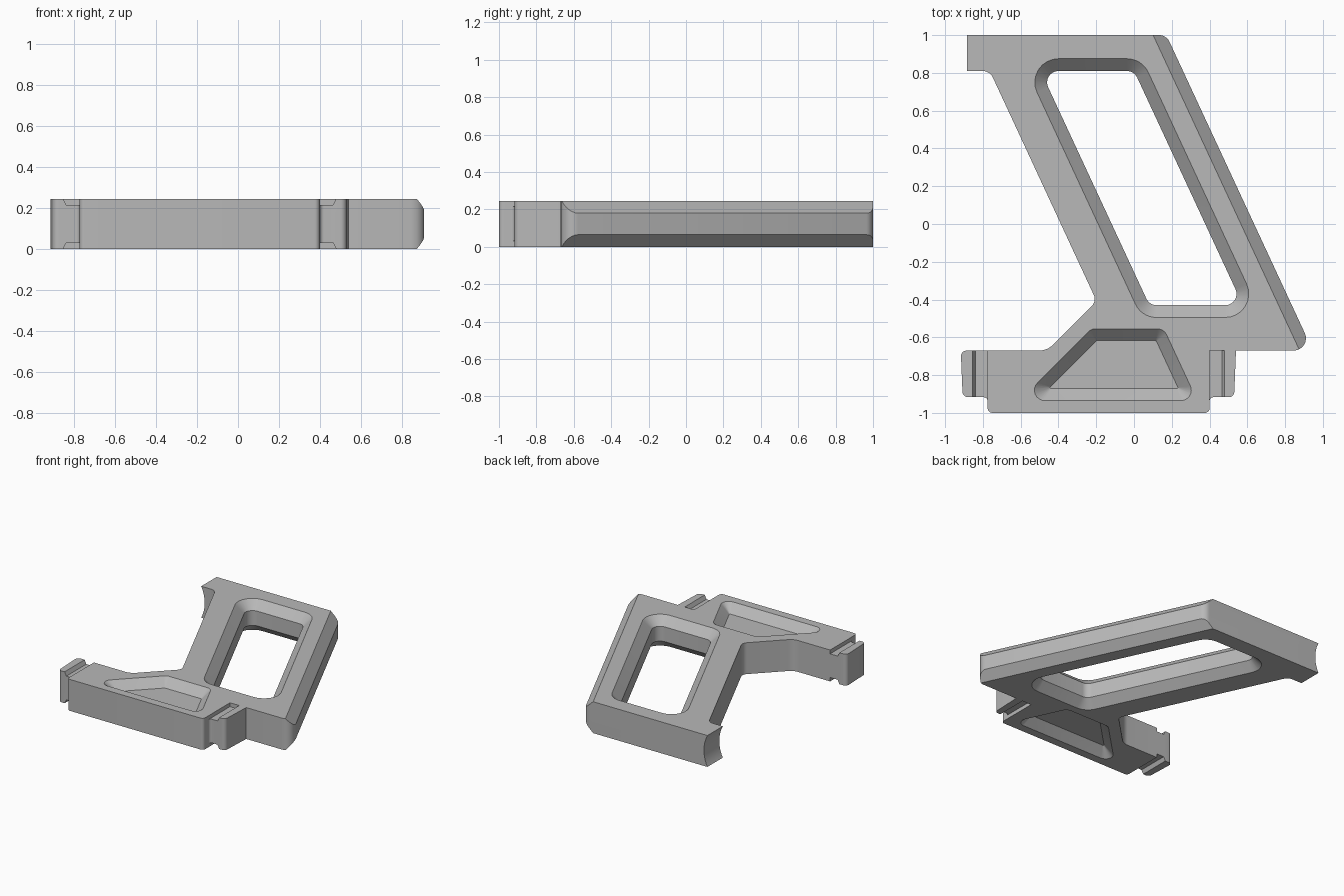
import bpy, bmesh, math
from mathutils import Vector

if "Cube" in bpy.data.objects:
    bpy.data.objects.remove(bpy.data.objects["Cube"])

THICK = 0.245
CHAMFER = 0.065
SLANT = 0.4645          # sideways lean of the grip per unit of y
OVER = 0.01             # cutters reach this far past the surface

grey = bpy.data.materials.new("plain_grey")
grey.use_nodes = True
grey.diffuse_color = (0.48, 0.48, 0.48, 1)
grey.node_tree.nodes["Principled BSDF"].inputs["Base Color"].default_value = grey.diffuse_color


def lean(c, y):
    """Point on a slanted line that crosses y = 0 at x = c."""
    return (c - SLANT * y, y)


def offset(points, d):
    """Grow a counter-clockwise polygon outward by d."""
    pts = [Vector(p) for p in points]
    out = []
    for i, p in enumerate(pts):
        a = (p - pts[i - 1]).normalized()
        b = (pts[(i + 1) % len(pts)] - p).normalized()
        n1, n2 = Vector((a.y, -a.x)), Vector((b.y, -b.x))
        out.append(p + (n1 + n2) * d / (1 + n1.dot(n2)))
    return out


def fillet(points, radii, steps=8):
    """Round each corner of a polygon; a zero radius keeps it sharp."""
    pts = [Vector(p) for p in points]
    out = []
    for i, (p, r) in enumerate(zip(pts, radii)):
        if r == 0:
            out.append(p)
            continue
        a = (pts[i - 1] - p).normalized()
        b = (pts[(i + 1) % len(pts)] - p).normalized()
        half = a.angle(b) / 2
        centre = p + (a + b).normalized() * r / math.sin(half)
        start = p + a * r / math.tan(half) - centre
        end = p + b * r / math.tan(half) - centre
        sweep = start.angle_signed(end)
        for k in range(steps + 1):
            t = -sweep * k / steps
            out.append(centre + Vector((start.x * math.cos(t) - start.y * math.sin(t),
                                        start.x * math.sin(t) + start.y * math.cos(t))))
    return out


def loft(name, levels):
    """Solid through outlines of equal length, given as (outline, z)."""
    bm = bmesh.new()
    rings = [[bm.verts.new((p[0], p[1], z)) for p in outline] for outline, z in levels]
    n = len(rings[0])
    bm.faces.new(rings[0][::-1])
    bm.faces.new(rings[-1])
    for low, high in zip(rings, rings[1:]):
        for i in range(n):
            j = (i + 1) % n
            bm.faces.new((low[i], low[j], high[j], high[i]))
    bmesh.ops.recalc_face_normals(bm, faces=bm.faces)
    mesh = bpy.data.meshes.new(name)
    bm.to_mesh(mesh)
    bm.free()
    mesh.materials.append(grey)
    obj = bpy.data.objects.new(name, mesh)
    bpy.context.collection.objects.link(obj)
    return obj


def cut(target, cutter):
    cutter.hide_render = True
    mod = target.modifiers.new("cut", 'BOOLEAN')
    mod.operation, mod.solver, mod.object = 'DIFFERENCE', 'EXACT', cutter
    bpy.context.view_layer.objects.active = target
    bpy.ops.object.modifier_apply(modifier=mod.name)
    bpy.data.objects.remove(cutter)


def cut_both_sides(target, name, levels):
    """Cut from the top, and again mirrored from the underside."""
    cut(target, loft(name, levels))
    cut(target, loft(name, [(o, THICK - z) for o, z in reversed(levels)]))


# Frame outline: corner and rounding radius, counter-clockwise
corners = [
    ((-0.775, -1), 0.025), ((0.40, -1), 0.025), ((0.40, -0.917), 0.02),
    ((0.53, -0.917), 0.03), ((0.54, -0.67), 0),
    (lean(0.636, -0.67), 0.065), (lean(0.636, 1), 0.06),
    ((-0.885, 1), 0), ((-0.885, 0.81), 0), (lean(-0.387, 0.81), 0.06),
    ((-0.198, -0.408), 0.05), ((-0.46, -0.67), 0.1),
    ((-0.917, -0.67), 0.03), ((-0.907, -0.917), 0.03), ((-0.775, -0.917), 0.02),
]
outline = fillet([c[0] for c in corners], [c[1] for c in corners])
frame = loft("grip_frame", [(outline, 0), (outline, THICK)])

# Slanted window with chamfered rims
window = [lean(-0.118, -0.43), lean(0.377, -0.43), lean(0.377, 0.81), lean(-0.118, 0.81)]
wide = CHAMFER + OVER
inner = fillet(window, [0.06] * 4)
outer = fillet(offset(window, wide), [0.06 + wide] * 4)
cut(frame, loft("window_cutter", [(outer, -OVER), (inner, CHAMFER),
                                  (inner, THICK - CHAMFER), (outer, THICK + OVER)]))

# Shallow sloped recess in the foot
recess = [(-0.605, -0.935), lean(-0.1, -0.935), lean(-0.1, -0.555), (-0.225, -0.555)]
floor = fillet(offset(recess, -0.063), [0.006] * 4)
mouth = fillet(offset(recess, OVER), [0.053 + OVER] * 4)
cut_both_sides(frame, "recess_cutter", [(floor, THICK - CHAMFER), (mouth, THICK + OVER)])


# Chamfer along the long slanted edge
def outside(c):
    return [lean(c, -1.3), lean(1.5, -1.3), lean(1.5, 1.3), lean(c, 1.3)]


cut_both_sides(frame, "edge_cutter", [(outside(0.647), THICK - CHAMFER - OVER),
                                      (outside(0.555), THICK + OVER)])


# Clip grooves at both ends of the foot
def strip(a, b):
    return [(a, -0.95), (b, -0.95), (b, -0.67), (a, -0.67)]


for wall, lip, slope in ((-0.775, -0.84, -0.015), (0.40, 0.465, 0.015)):
    base = strip(*sorted((wall, lip)))
    top = strip(*sorted((wall, lip + slope * 1.33)))
    cut_both_sides(frame, "groove_cutter", [(base, THICK - 0.03), (top, THICK + OVER)])

# Hollow, rounded end face of the upper arm
bpy.ops.mesh.primitive_cylinder_add(vertices=96, radius=0.265, depth=0.5,
                                    location=(-1.12, 0.95, THICK / 2),
                                    rotation=(math.pi / 2, 0, 0))
end_cutter = bpy.context.object
end_cutter.data.materials.append(grey)
cut(frame, end_cutter)

# Smooth fillets, sharp edges
bpy.ops.object.select_all(action='DESELECT')
frame.select_set(True)
bpy.context.view_layer.objects.active = frame
bpy.ops.object.shade_smooth_by_angle(angle=math.radians(25))
